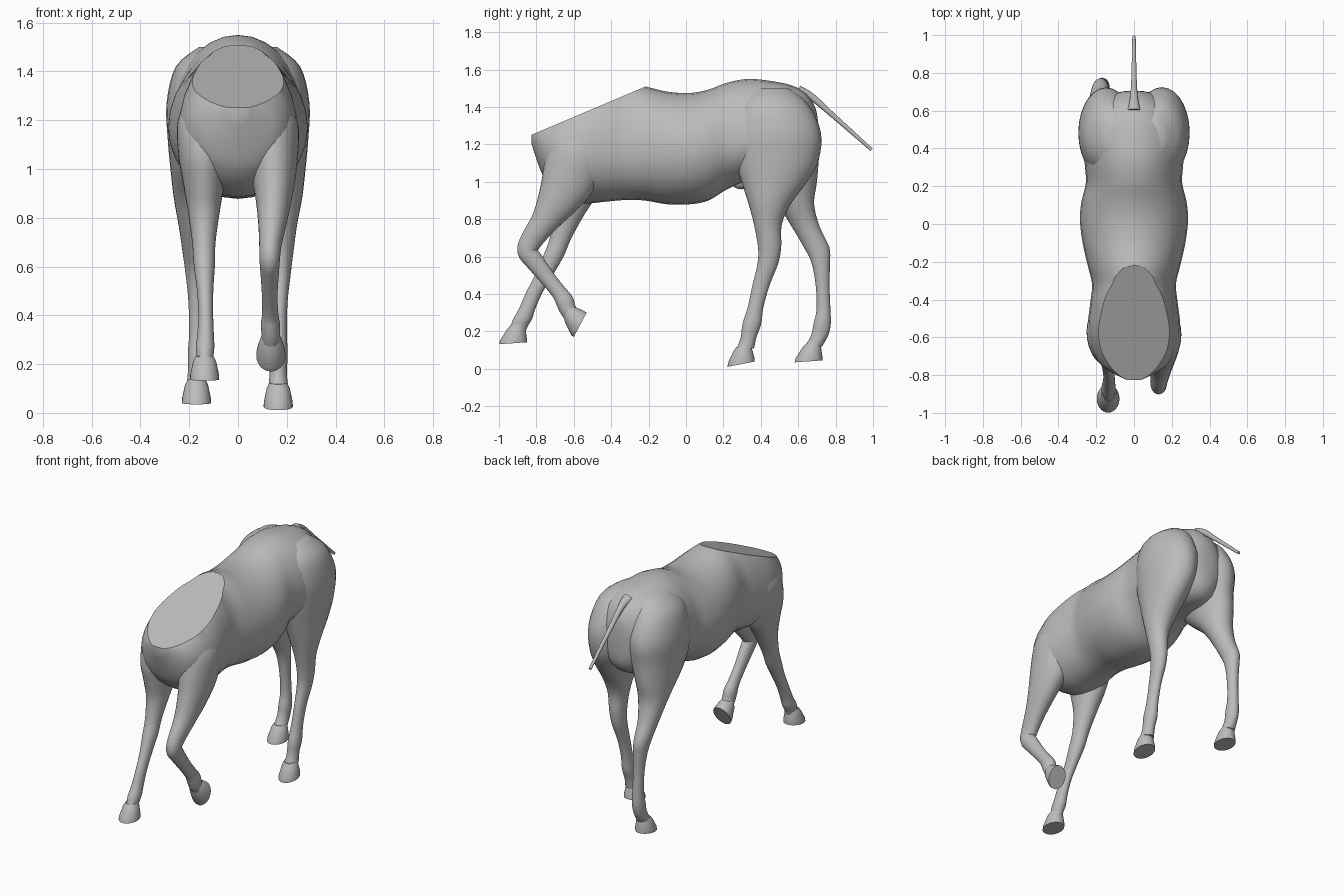
import bpy, bmesh, math
from mathutils import Matrix, Vector

SEG = 28
coat = bpy.data.materials.new("grey_coat")
coat.diffuse_color = (0.5, 0.5, 0.5, 1)


def finish(name, bm, angle=40):
    bmesh.ops.recalc_face_normals(bm, faces=bm.faces)
    me = bpy.data.meshes.new(name)
    bm.to_mesh(me)
    bm.free()
    for p in me.polygons:
        p.use_smooth = True
    me.set_sharp_from_angle(angle=math.radians(angle))
    me.materials.append(coat)
    ob = bpy.data.objects.new(name, me)
    bpy.context.collection.objects.link(ob)
    return ob


def resample(rows, n=4):
    """Catmull-Rom interpolation of profile rows."""
    pts = [rows[0]] + rows + [rows[-1]]
    out = []
    for i in range(1, len(pts) - 2):
        for k in range(n):
            t = k / n
            out.append([0.5 * (2 * b + (c - a) * t + (2 * a - 5 * b + 4 * c - d) * t * t
                               + (3 * b - a - 3 * c + d) * t ** 3)
                        for a, b, c, d in zip(*pts[i - 1:i + 3])])
    return out + [list(rows[-1])]


def loft(rings):
    bm = bmesh.new()
    loops = [[bm.verts.new(p) for p in r] for r in rings]
    for a, b in zip(loops, loops[1:]):
        for i in range(len(a)):
            j = (i + 1) % len(a)
            bm.faces.new((a[i], a[j], b[j], b[i]))
    bm.faces.new(loops[0])
    bm.faces.new(loops[-1])
    return bm


def angles():
    return [2 * math.pi * i / SEG for i in range(SEG)]


def limb(name, rows, follow=False):
    """Rows: x, y, z, half width, half depth. follow turns rings along the path."""
    rows = resample(rows)
    rings = []
    for i, (x, y, z, rx, ry) in enumerate(rows):
        e = Vector((0, 1, 0))
        if follow:
            a, b = rows[max(i - 1, 0)], rows[min(i + 1, len(rows) - 1)]
            e = Vector((0, a[2] - b[2], b[1] - a[1])).normalized()
        c = Vector((x, y, z))
        rings.append([c + Vector((rx * math.cos(t), 0, 0)) + e * ry * math.sin(t)
                      for t in angles()])
    return finish(name, loft(rings))


def hoof(name, loc, tilt):
    # Sole, wall and coronet, with the toe towards -y
    rows = [(0, 0, .06, .074), (0.004, .02, .059, .072), (.022, .075, .047, .05),
            (.03, .095, .036, .038)]
    bm = loft([[(rx * math.cos(t), cy + ry * math.sin(t), z) for t in angles()]
               for cy, z, rx, ry in rows])
    bm.transform(Matrix.Translation(loc) @ Matrix.Rotation(math.radians(tilt), 4, 'X'))
    return finish(name, bm)


# Trunk: y, bottom, top, half width, height of widest point
trunk = [(-.825, 1.20, 1.29, .04, 1.25), (-.785, 1.08, 1.31, .12, 1.21),
         (-.74, .99, 1.345, .18, 1.18), (-.66, .92, 1.42, .225, 1.16),
         (-.55, .885, 1.49, .245, 1.15), (-.42, .895, 1.535, .232, 1.15),
         (-.32, .903, 1.522, .222, 1.16), (-.22, .90, 1.51, .245, 1.17),
         (-.10, .88, 1.482, .272, 1.17), (.02, .88, 1.475, .286, 1.17),
         (.12, .90, 1.493, .278, 1.18), (.22, .96, 1.53, .255, 1.2),
         (.33, 1.0, 1.55, .262, 1.22), (.45, 1.0, 1.54, .272, 1.24),
         (.56, 1.0, 1.517, .24, 1.25), (.64, 1.02, 1.475, .18, 1.25),
         (.69, 1.08, 1.40, .1, 1.25), (.705, 1.15, 1.33, .04, 1.25)]
rings = []
for y, lo, hi, w, mid in resample(trunk):
    rings.append([(w * math.cos(t), y,
                   mid + (hi - mid if math.sin(t) > 0 else mid - lo) * math.sin(t))
                  for t in angles()])
bm = loft(rings)
# Flat slanting cut at the base of the neck
bmesh.ops.bisect_plane(bm, geom=bm.verts[:] + bm.edges[:] + bm.faces[:],
                       plane_co=(0, -.22, 1.508), plane_no=(0, -.25, .59), clear_outer=True)
bmesh.ops.holes_fill(bm, edges=[e for e in bm.edges if e.is_boundary], sides=0)
finish("trunk", bm, 32)

# Planted foreleg, reaching forward
limb("planted_foreleg", [
    (-.12, -.53, 1.30, .07, .08), (-.135, -.56, 1.2, .112, .155), (-.14, -.59, 1.06, .105, .16),
    (-.14, -.60, .94, .085, .13), (-.14, -.625, .83, .066, .085), (-.14, -.67, .70, .048, .058),
    (-.138, -.71, .60, .043, .055), (-.135, -.755, .51, .034, .048),
    (-.132, -.81, .41, .03, .044), (-.133, -.85, .32, .034, .044),
    (-.135, -.872, .27, .038, .05), (-.135, -.893, .225, .034, .046), (-.135, -.905, .19, .038, .045)])
hoof("planted_front_hoof", (-.137, -.925, .137), 4)

# Raised foreleg, bent at the knee
limb("raised_foreleg", [
    (.12, -.53, 1.30, .07, .08), (.135, -.57, 1.18, .112, .155), (.142, -.62, 1.03, .102, .15),
    (.147, -.68, .91, .08, .115), (.142, -.755, .79, .06, .075), (.133, -.825, .69, .046, .06),
    (.13, -.848, .63, .042, .054), (.13, -.81, .575, .038, .05), (.13, -.74, .485, .032, .042),
    (.132, -.68, .41, .033, .041), (.133, -.65, .365, .039, .048),
    (.134, -.635, .325, .038, .045), (.135, -.615, .29, .038, .042)], follow=True)
hoof("raised_front_hoof", (.135, -.566, .235), 62)

# Haunches are shared, the lower hind legs differ
def haunch(s):
    return [(s * .10, .46, 1.50, .06, .09), (s * .13, .465, 1.42, .125, .185),
            (s * .146, .482, 1.27, .147, .238), (s * .15, .485, 1.12, .138, .225)]


limb("forward_hind_leg", haunch(1) + [
    (.165, .472, 1.0, .112, .175), (.175, .447, .88, .088, .112), (.18, .438, .77, .062, .074),
    (.178, .447, .65, .048, .062), (.174, .437, .56, .041, .055), (.17, .402, .45, .033, .046),
    (.167, .372, .33, .033, .042), (.166, .352, .24, .038, .05), (.165, .335, .17, .035, .042),
    (.165, .318, .11, .04, .046)])
hoof("forward_hind_hoof", (.165, .295, .025), 11)

limb("trailing_hind_leg", haunch(-1) + [
    (-.165, .525, 1.0, .112, .175), (-.175, .585, .88, .088, .1), (-.18, .64, .76, .062, .075),
    (-.178, .698, .65, .048, .068), (-.174, .72, .57, .041, .05), (-.17, .73, .45, .033, .037),
    (-.168, .735, .32, .033, .037), (-.168, .728, .24, .038, .046), (-.169, .715, .18, .036, .046),
    (-.17, .682, .12, .04, .046)])
hoof("trailing_hind_hoof", (-.17, .655, .04), 4)

# Tail dock, thin and straight
limb("tail", [(0, .60, 1.485, .035, .03), (0, .67, 1.455, .021, .02),
              (0, .78, 1.36, .014, .014), (0, .992, 1.172, .009, .009)], follow=True)

# Small bulge under the belly between the hind legs
bm = bmesh.new()
bmesh.ops.create_uvsphere(bm, u_segments=20, v_segments=12, radius=1,
                          matrix=Matrix.Translation((0, .30, 1.0)) @ Matrix.Diagonal((.04, .06, .04, 1)))
finish("belly_bulge", bm)
